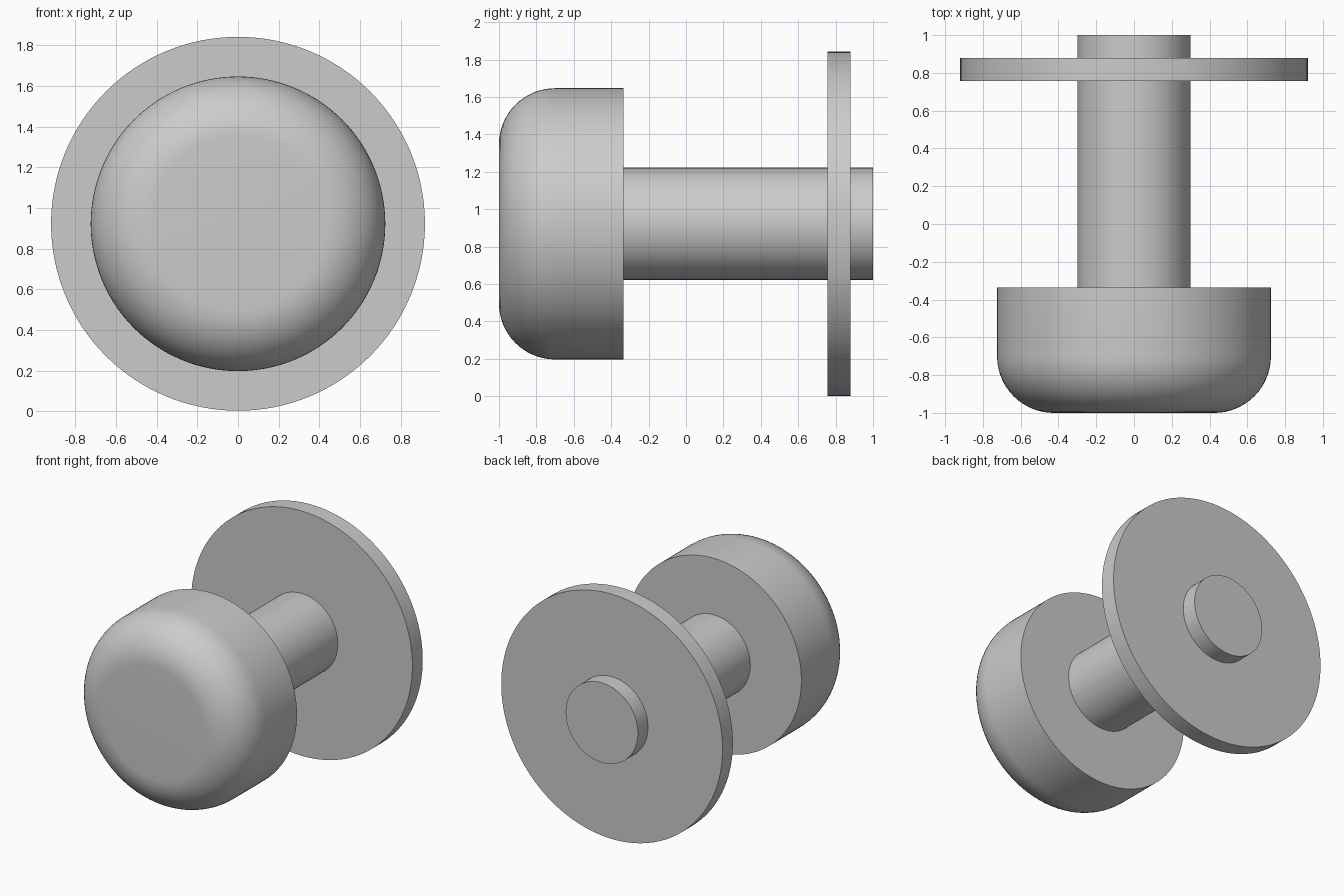
import bpy, bmesh
from math import sin, cos, pi, radians
from mathutils import Vector

if "Cube" in bpy.data.objects:
    bpy.data.objects.remove(bpy.data.objects["Cube"])

AXIS_Z = 0.922   # height of the common axis, which runs along y
SIDES = 128


def lathe(name, profile):
    """Spin a (radius, y) profile around the y axis."""
    bm = bmesh.new()
    verts = [bm.verts.new((r, y, 0)) for r, y in profile]
    edges = [bm.edges.new(pair) for pair in zip(verts, verts[1:])]
    bmesh.ops.spin(bm, geom=verts + edges, cent=(0, 0, 0), axis=(0, 1, 0),
                   angle=2 * pi, steps=SIDES)
    bmesh.ops.remove_doubles(bm, verts=bm.verts, dist=1e-4)
    bmesh.ops.recalc_face_normals(bm, faces=bm.faces)
    mesh = bpy.data.meshes.new(name)
    bm.to_mesh(mesh)
    bm.free()
    obj = bpy.data.objects.new(name, mesh)
    obj.location = Vector((0, 0, AXIS_Z))
    bpy.context.collection.objects.link(obj)
    bpy.ops.object.select_all(action='DESELECT')
    bpy.context.view_layer.objects.active = obj
    obj.select_set(True)
    bpy.ops.object.shade_smooth_by_angle(angle=radians(30))
    return obj


def disc(name, radius, y0, y1):
    return lathe(name, [(0, y0), (radius, y0), (radius, y1), (0, y1)])


# Rounded head at the front
R, FILLET, STEPS = 0.725, 0.30, 16
arc = [(R - FILLET + FILLET * sin(a), -1 + FILLET - FILLET * cos(a))
       for a in (i * pi / 2 / STEPS for i in range(STEPS + 1))]
lathe("knob_head", [(0, -1)] + arc + [(R, -0.335), (0, -0.335)])

# Shaft from the head through the flange
disc("shaft", 0.30, -0.335, 1.0)

# Thin round flange near the back
disc("flange", 0.92, 0.757, 0.88)
